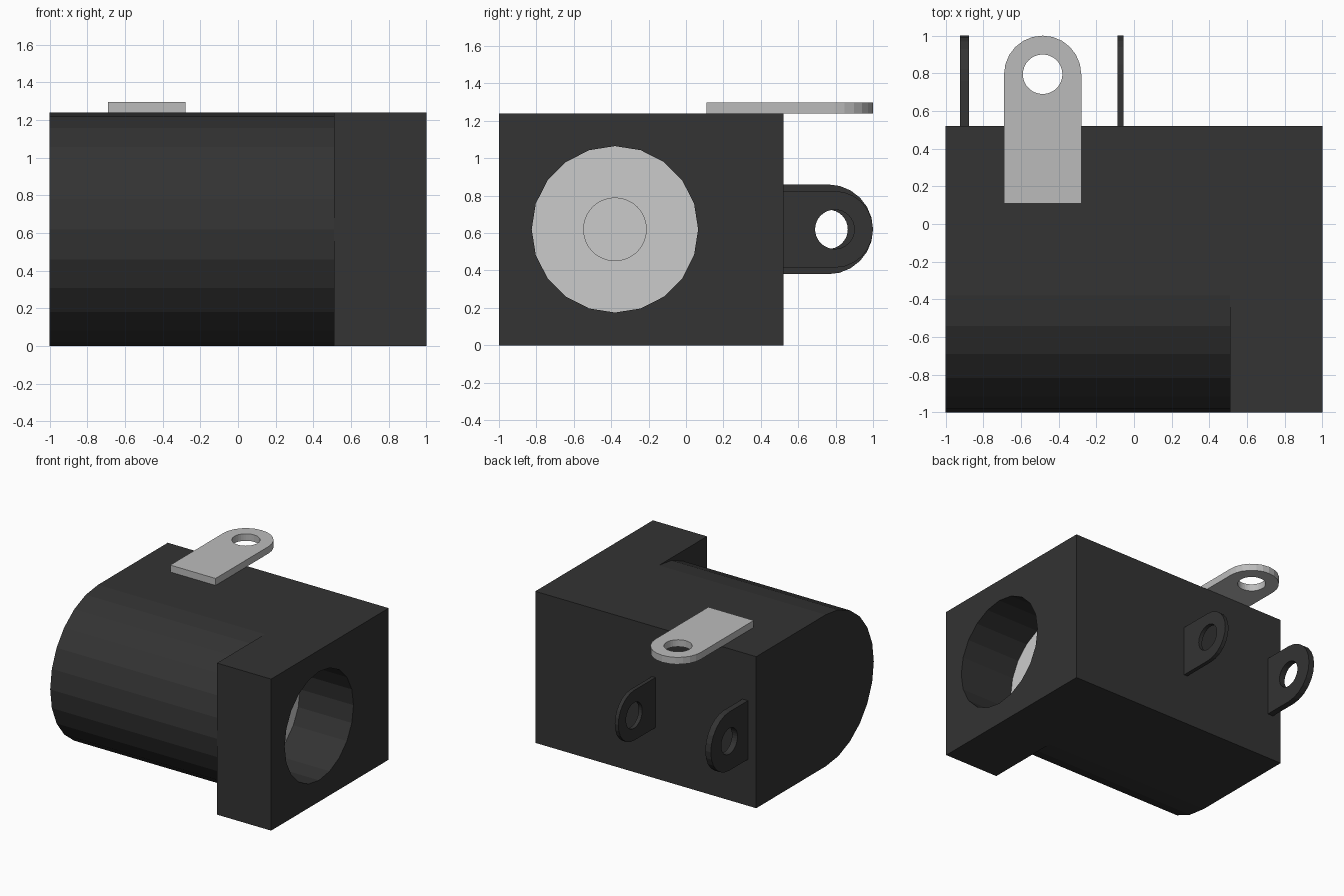
import bpy, bmesh
from math import cos, sin, radians
from mathutils import Vector

if "Cube" in bpy.data.objects:
    bpy.data.objects.remove(bpy.data.objects["Cube"])


def material(name, value):
    m = bpy.data.materials.new(name)
    m.diffuse_color = (value, value, value, 1)
    m.use_nodes = True
    m.node_tree.nodes["Principled BSDF"].inputs["Base Color"].default_value = m.diffuse_color
    return m


black = material("black_plastic", 0.033)
metal = material("metal", 0.5)
bright = material("bright_metal", 0.8)


def arc(cx, cy, r, start, end, steps):
    return [(cx + r * cos(radians(start + (end - start) * i / steps)),
             cy + r * sin(radians(start + (end - start) * i / steps)))
            for i in range(steps + 1)]


def circle(cx, cy, r, sides):
    return arc(cx, cy, r, 0, 360, sides)[:-1]


def extrude(name, loops, axis, low, high, mat):
    """Fill outline plus hole loops, then extrude along x (y,z loops) or z (x,y loops)."""
    bm = bmesh.new()
    for loop in loops:
        vs = [bm.verts.new((low, a, b) if axis == "x" else (a, b, low)) for a, b in loop]
        for i, v in enumerate(vs):
            bm.edges.new((v, vs[(i + 1) % len(vs)]))
    direction = Vector((1, 0, 0)) if axis == "x" else Vector((0, 0, 1))
    bmesh.ops.triangle_fill(bm, edges=bm.edges[:], use_beauty=True, normal=direction)
    ext = bmesh.ops.extrude_face_region(bm, geom=bm.faces[:], use_keep_orig=True)
    moved = [g for g in ext["geom"] if isinstance(g, bmesh.types.BMVert)]
    bmesh.ops.translate(bm, verts=moved, vec=direction * (high - low))
    bmesh.ops.recalc_face_normals(bm, faces=bm.faces[:])
    me = bpy.data.meshes.new(name)
    bm.to_mesh(me)
    bm.free()
    me.materials.append(mat)
    ob = bpy.data.objects.new(name, me)
    bpy.context.collection.objects.link(ob)
    return ob


CY, CZ = -0.38, 0.62      # socket axis
BACK, TOP, STEP = 0.52, 1.24, 0.51

# Barrel: square at the back, half round at the front
extrude("barrel", [[(BACK, 0), (BACK, TOP)] + arc(CY, CZ, 0.62, 90, 270, 12)],
        "x", -1, STEP, black)

# Square flange with the socket opening
extrude("flange", [[(-1, 0), (BACK, 0), (BACK, TOP), (-1, TOP)],
                   circle(CY, CZ, 0.445, 20)], "x", STEP, 1, black)

# Socket floor and centre pin
extrude("socket_floor", [circle(CY, CZ, 0.445, 20)], "x", 0.48, 0.515, bright)
extrude("centre_pin", [circle(CY, CZ, 0.17, 48)], "x", 0.48, 0.55, bright)

# Top solder lug
extrude("top_lug", [[(-0.69, 0.11), (-0.28, 0.11)] + arc(-0.485, 0.795, 0.205, 0, 180, 12),
                    circle(-0.485, 0.795, 0.105, 32)], "z", TOP, 1.297, metal)

# Two rear lugs standing on edge
for name, r, x0, x1 in (("rear_lug_wide", 0.24, -0.925, -0.875),
                        ("rear_lug_narrow", 0.205, -0.087, -0.055)):
    cy = 1 - r
    extrude(name, [[(BACK, CZ + r), (BACK, CZ - r)] + arc(cy, CZ, r, -90, 90, 12),
                   circle(cy, CZ, 0.105, 32)], "x", x0, x1, black)
